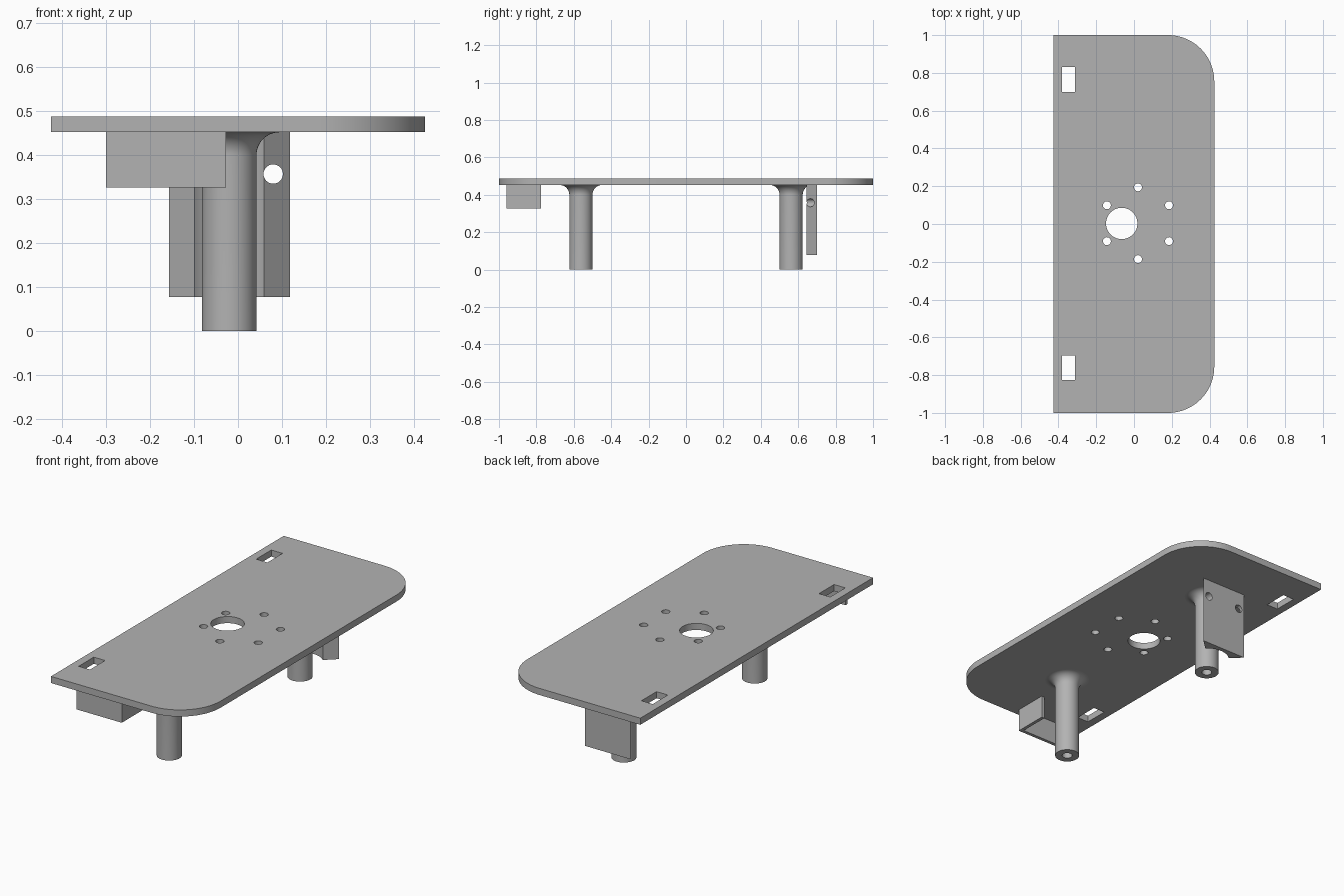
import bpy, bmesh, math

if "Cube" in bpy.data.objects:
    bpy.data.objects.remove(bpy.data.objects["Cube"])

GREY = bpy.data.materials.new("plain grey")
GREY.diffuse_color = (0.45, 0.45, 0.45, 1)
GREY.use_nodes = True
GREY.node_tree.nodes["Principled BSDF"].inputs["Base Color"].default_value = GREY.diffuse_color
Z0, Z1 = 0.452, 0.488          # underside and top of the plate
POST_X, POST_Y, POST_R = -0.02, 0.562, 0.062


def arc(cx, cy, r, a0, a1, n):
    return [(cx + r * math.cos(math.radians(a0 + (a1 - a0) * i / n)),
             cy + r * math.sin(math.radians(a0 + (a1 - a0) * i / n))) for i in range(n + 1)]


def circle(cx, cy, r, n=48):
    return arc(cx, cy, r, 0, 360, n)[:-1]


def rect(x0, x1, y0, y1):
    return [(x0, y0), (x1, y0), (x1, y1), (x0, y1)]


def smooth(ob):
    bpy.ops.object.select_all(action='DESELECT')
    ob.select_set(True)
    bpy.context.view_layer.objects.active = ob
    bpy.ops.object.shade_smooth_by_angle(angle=math.radians(30))


def finish(name, bm):
    bmesh.ops.remove_doubles(bm, verts=bm.verts, dist=1e-5)
    bmesh.ops.recalc_face_normals(bm, faces=bm.faces)
    me = bpy.data.meshes.new(name)
    bm.to_mesh(me)
    bm.free()
    me.materials.clear()
    me.materials.append(GREY)
    ob = bpy.data.objects.new(name, me)
    bpy.context.collection.objects.link(ob)
    smooth(ob)
    return ob


def slab(name, loops, z0, z1):
    """Extrude an outline (first loop) with holes (other loops) from z0 to z1."""
    cu = bpy.data.curves.new(name + "_outline", 'CURVE')
    cu.dimensions, cu.fill_mode, cu.extrude = '2D', 'BOTH', (z1 - z0) / 2
    for pts in loops:
        sp = cu.splines.new('POLY')
        sp.points.add(len(pts) - 1)
        for p, (x, y) in zip(sp.points, pts):
            p.co = (x, y, 0, 1)
        sp.use_cyclic_u = True
    tmp = bpy.data.objects.new(name + "_tmp", cu)
    bpy.context.collection.objects.link(tmp)
    bpy.context.view_layer.update()
    me = bpy.data.meshes.new_from_object(tmp.evaluated_get(bpy.context.evaluated_depsgraph_get()))
    bm = bmesh.new()
    bm.from_mesh(me)
    bpy.data.objects.remove(tmp)
    bpy.data.meshes.remove(me)
    bmesh.ops.translate(bm, verts=bm.verts, vec=(0, 0, (z0 + z1) / 2))
    return finish(name, bm)


# Top plate with two rounded corners, centre bore, bolt circle and two slots
R = 0.245
outline = [(-0.425, -1)] + arc(0.425 - R, -1 + R, R, -90, 0, 24) \
    + arc(0.425 - R, 1 - R, R, 0, 90, 24) + [(-0.425, 1)]
holes = [circle(-0.065, 0.003, 0.083)]
holes += [circle(x, y, 0.021, 24) for x, y in arc(0.021, 0.004, 0.19, 30, 330, 5)]
holes += [rect(-0.381, -0.313, y - 0.065, y + 0.065) for y in (0.765, -0.76)]
slab("top_plate", [outline] + holes, Z0, Z1)

# Two posts, flared into the plate, with a blind screw hole below
profile = [(0, 0.25), (0.026, 0.25), (0.026, 0), (POST_R, 0)]
profile += arc(POST_R + 0.052, Z0 - 0.052, 0.052, 180, 90, 12) + [(POST_R + 0.052, Z0 + 0.002), (0, Z0 + 0.002)]
for name, y in (("front_post", -POST_Y), ("back_post", POST_Y)):
    bm = bmesh.new()
    vs = [bm.verts.new((r, 0, z)) for r, z in profile]
    es = [bm.edges.new(p) for p in zip(vs, vs[1:])]
    bmesh.ops.spin(bm, geom=vs + es, cent=(0, 0, 0), axis=(0, 0, 1),
                   angle=math.tau, steps=48, use_duplicate=False)
    bmesh.ops.translate(bm, verts=bm.verts, vec=(POST_X, y, 0))
    finish(name, bm)

# L-shaped guard wall under the front end
slab("front_guard", [[(-0.3, -0.96), (-0.027, -0.96), (-0.027, -0.775), (-0.045, -0.775),
                      (-0.045, -0.942), (-0.3, -0.942)]], 0.327, Z0 + 0.001)

# Back bracket: chamfered block, hollowed round the post, two cross holes
a = math.degrees(math.atan2(0.645 - POST_Y, 0.079))
r = math.hypot(0.645 - POST_Y, 0.079)
section = [(0.118, 0.70), (-0.157, 0.70)] + arc(POST_X, POST_Y, r, 180 - a, a, 20)
bracket = slab("back_bracket", [section], 0.078, Z0 + 0.001)
for x in (0.08, -0.12):
    bpy.ops.mesh.primitive_cylinder_add(vertices=32, radius=0.022, depth=0.3,
                                        location=(x, 0.67, 0.357), rotation=(math.pi / 2, 0, 0))
    cutter = bpy.context.object
    cutter.name, cutter.hide_render = "hole_cutter", True
    cutter.data.materials.append(GREY)
    mod = bracket.modifiers.new("hole", 'BOOLEAN')
    mod.operation, mod.object, mod.solver = 'DIFFERENCE', cutter, 'EXACT'
    bpy.context.view_layer.objects.active = bracket
    bpy.ops.object.modifier_apply(modifier=mod.name)
    bpy.data.objects.remove(cutter)
smooth(bracket)
